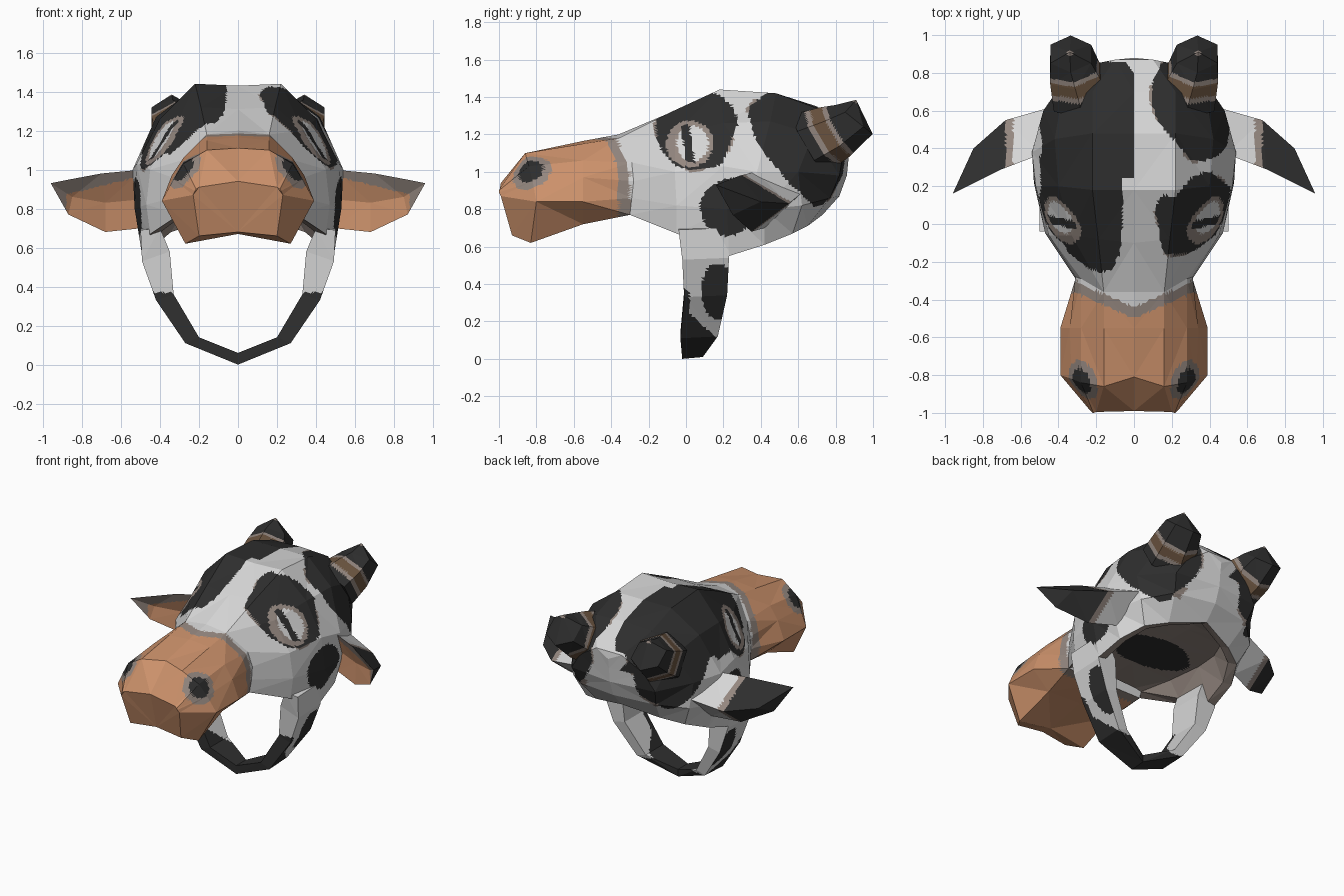
import bpy, bmesh, math
from mathutils import Vector

if "Cube" in bpy.data.objects:
    bpy.data.objects.remove(bpy.data.objects["Cube"])


def material(name, rgb):
    m = bpy.data.materials.new(name)
    m.diffuse_color = [((v + 0.055) / 1.055) ** 2.4 for v in rgb] + [1]
    m.use_nodes = True
    m.node_tree.nodes["Principled BSDF"].inputs["Base Color"].default_value = m.diffuse_color
    return m


WHITE, BLACK, TAN, TAUPE, BROWN = range(5)
MATS = [material("white", (.84, .84, .84)), material("black", (.18, .18, .18)),
        material("tan", (.80, .57, .42)), material("warm_grey", (.58, .53, .50)),
        material("dark_brown", (.42, .33, .25))]


def loft(name, rings, paint, closed=False, caps=(False, False), cuts=9):
    """Skin half-rings, mirror them over x, cut the flat faces finely and paint by rule."""
    bm = bmesh.new()
    for s in (1, -1):
        vs = [[bm.verts.new((s * x, y, z)) for x, y, z in r] for r in rings]
        n = len(vs[0])
        for a, b in zip(vs, vs[1:]):
            for i in range(n if closed else n - 1):
                j = (i + 1) % n
                bm.faces.new((a[i], a[j], b[j], b[i]))
        for k, end in zip(caps, (vs[0], vs[-1])):
            if k:
                bm.faces.new(end)
    bmesh.ops.remove_doubles(bm, verts=bm.verts[:], dist=1e-4)
    bmesh.ops.dissolve_degenerate(bm, dist=1e-5, edges=bm.edges[:])
    bmesh.ops.triangulate(bm, faces=bm.faces[:])
    bmesh.ops.recalc_face_normals(bm, faces=bm.faces[:])
    bmesh.ops.subdivide_edges(bm, edges=bm.edges[:], cuts=cuts, use_grid_fill=True)
    bm.normal_update()
    for f in bm.faces:
        f.material_index = paint(f.calc_center_median(), f.normal)
    me = bpy.data.meshes.new(name)
    bm.to_mesh(me)
    bm.free()
    for m in MATS:
        me.materials.append(m)
    ob = bpy.data.objects.new(name, me)
    bpy.context.collection.objects.link(ob)


def oval(u, v, cu, cv, ru, rv):
    return ((u - cu) / ru) ** 2 + ((v - cv) / rv) ** 2


# Head: each ring runs top centre -> rim, then over a shallow hollow underneath
head = [
    [(0, -.36, 1.2), (.16, -.36, 1.18), (.28, -.29, 1.05), (.31, -.28, .95), (.31, -.29, .86), (.30, -.3, .77)],
    [(0, -.1, 1.31), (.19, -.08, 1.32), (.33, -.06, 1.2), (.45, -.06, 1.0), (.47, -.05, .82), (.45, -.05, .67)],
    [(0, .18, 1.43), (.22, .18, 1.44), (.40, .2, 1.26), (.52, .2, 1.03), (.53, .22, .8), (.49, .23, .55)],
    [(0, .48, 1.42), (.22, .48, 1.42), (.42, .45, 1.27), (.54, .38, 1.0), (.53, .42, .8), (.47, .42, .61)],
    [(0, .7, 1.35), (.22, .7, 1.34), (.38, .68, 1.2), (.48, .6, 1.0), (.46, .62, .82), (.39, .57, .67)],
    [(0, .87, 1.2), (.1, .87, 1.2), (.25, .84, 1.1), (.33, .82, .98), (.30, .77, .86), (.25, .65, .71)],
    [(0, .87, 1.2), (0, .88, 1.15), (0, .87, 1.08), (0, .86, .98), (0, .82, .87), (0, .73, .77)],
]
head_rings = []
for r in head:
    x, y, z = r[-1]
    yi = .25 + (y - .25) * .9
    head_rings.append(r + [(x * .88, yi, z + .01), (x * .72, yi, .79), (0, yi, .80)])


def paint_head(c, n):
    x, y, z = c
    a = abs(x)
    w = 1 + .07 * math.sin(23 * y + 17 * z + 9 * x)    # ragged outline
    if n.dot(c - Vector((0, .3, .45))) < 0:            # hollow underside
        return BLACK if oval(x, y, 0, .17, .30, .17) < w else TAUPE
    if a > .2 and z > .98 and oval(y, z, .02, 1.15, .125, .125) < 1:    # eye
        if abs(y - .01 + .15 * (z - 1.15)) < .022 and abs(z - 1.15) < .1:
            return BLACK
        return WHITE if oval(y, z, .035, 1.15, .085, .095) < 1 else TAUPE
    eye = max(oval(y, z, .06, 1.23, .22, .22), oval(a, y, .33, .03, .21, .27))
    if eye < w:                                                         # eye patch
        return BLACK
    if a > .4 and oval(y, z, .23, .81, .15, .15) < w:                   # cheek patch
        return BLACK
    horn = ((a - .32) / .24) ** 2 + ((y - .64) / .31) ** 2 + ((z - 1.2) / .38) ** 2
    if horn < w:                                                        # horn patch
        return BLACK
    edge = 0 if y > .24 else -.06 - .1 * max(0, -y)
    if x < edge and z > 1.08 and y < .86 and oval(a, y, .2, .34, .30, .58) < w:
        return BLACK
    if min(eye, horn) < w + .1 and math.sin(21 * y + 19 * z) > .4:
        return TAUPE
    return WHITE


loft("head_cap", head_rings, paint_head, caps=(True, False), cuts=13)

# Muzzle
muzzle = [
    head[0][:5] + [(.30, -.3, .77), (0, -.3, .77)],
    [(0, -.55, 1.165), (.16, -.55, 1.15), (.28, -.55, 1.06), (.34, -.55, .97), (.39, -.55, .84), (.26, -.55, .72), (0, -.55, .73)],
    [(0, -.81, 1.11), (.16, -.86, 1.10), (.28, -.84, 1.03), (.33, -.82, .95), (.39, -.8, .84), (.27, -.83, .62), (0, -.84, .67)],
    [(0, -.99, .94), (.2, -.995, .91), (.215, -1, .9), (.22, -1, .89), (.23, -.99, .87), (.2, -.93, .66), (0, -.92, .68)],
]


def paint_muzzle(c, n):
    x, y, z = c
    a = abs(x)
    d = (Vector((a, y, z)) - Vector((.275, -.83, 1.0))).length         # nostrils
    if d < .07:
        return BLACK
    if d < .11:
        return TAUPE
    lim = -.36 - (.14 * max(0, 1 - a / .32) if z > 1 else 0)
    return TAN if y < lim else TAUPE if y < lim + .06 else WHITE


loft("muzzle", muzzle, paint_muzzle, caps=(True, True))

# Chin strap: outer x z, inner x z, front y, back y
strap = [(.50, .69, .40, .70, -.04, .22), (.492, .53, .35, .58, -.02, .23),
         (.42, .33, .33, .36, -.01, .22), (.27, .11, .20, .14, -.03, .17), (0, 0, 0, .06, -.02, .09)]
strap_rings = [[(ox, f, oz), (ox, b, oz + .01), (ix, b, iz), (ix, f, iz)] for ox, oz, ix, iz, f, b in strap]


def paint_strap(c, n):
    x, y, z = c
    dark = z < .24 - .9 * max(0, y - .02) or z < .1 or (y < .02 and z < .37)
    dark = dark or (oval(y, z, .17, .36, .09, .15) < 1 and n.x * x > 0)
    return BLACK if dark else WHITE


loft("chin_strap", strap_rings, paint_strap, closed=True, caps=(True, False), cuts=11)

# Ears: leaf with top edge, back ridge, bottom edge and shallow inner fold
ear = [((.49, .37, 1.0), (.47, .61, .88), (.49, .42, .70)),
       ((.70, .29, .98), (.68, .55, .83), (.68, .35, .68)),
       ((.86, .21, .95), (.85, .40, .84), (.87, .25, .77))]
ear_rings = [[t, r, b, (r[0], (t[1] + b[1]) / 2 + .04, (t[2] + b[2]) / 2)] for t, r, b in ear]
ear_rings.append([(.96, .16, .93)] * 4)


def paint_ear(c, n):
    a = abs(c.x)
    if n.y < 0:
        return TAN if c.z < .955 - .24 * (a - .54) and a < .88 else TAUPE
    return WHITE if a < .64 else TAUPE if a < .68 else BLACK


loft("ears", ear_rings, paint_ear, closed=True, caps=(True, False), cuts=11)


# Horns: six-sided, curving back then up
def hexagon(centre, axis, r):
    axis = Vector(axis).normalized()
    up = Vector((0, -axis.z, axis.y)).normalized()
    side = up.cross(axis)
    return [tuple(Vector(centre) + r * (math.cos(k * math.pi / 3) * up + math.sin(k * math.pi / 3) * side))
            for k in range(6)]


horn_rings = [hexagon((.27, .66, 1.15), (.15, .85, .5), .18), hexagon((.31, .79, 1.21), (.1, .85, .5), .155),
              hexagon((.335, .9, 1.28), (0, .62, .78), .125), [(.34, .91, 1.385)] * 6]


def paint_horn(c, n):
    p = Vector((abs(c.x), c.y, c.z))
    if (p - Vector((.34, .91, 1.385))).length < .022:                  # pale tip
        return TAUPE
    t = (p - Vector((.27, .66, 1.15))).dot(Vector((.15, .85, .5)))
    for lim, col in ((.065, BLACK), (.095, TAUPE), (.16, BROWN), (.185, TAUPE)):
        if t < lim:
            return col
    return BLACK


loft("horns", horn_rings, paint_horn, closed=True, caps=(True, False))
